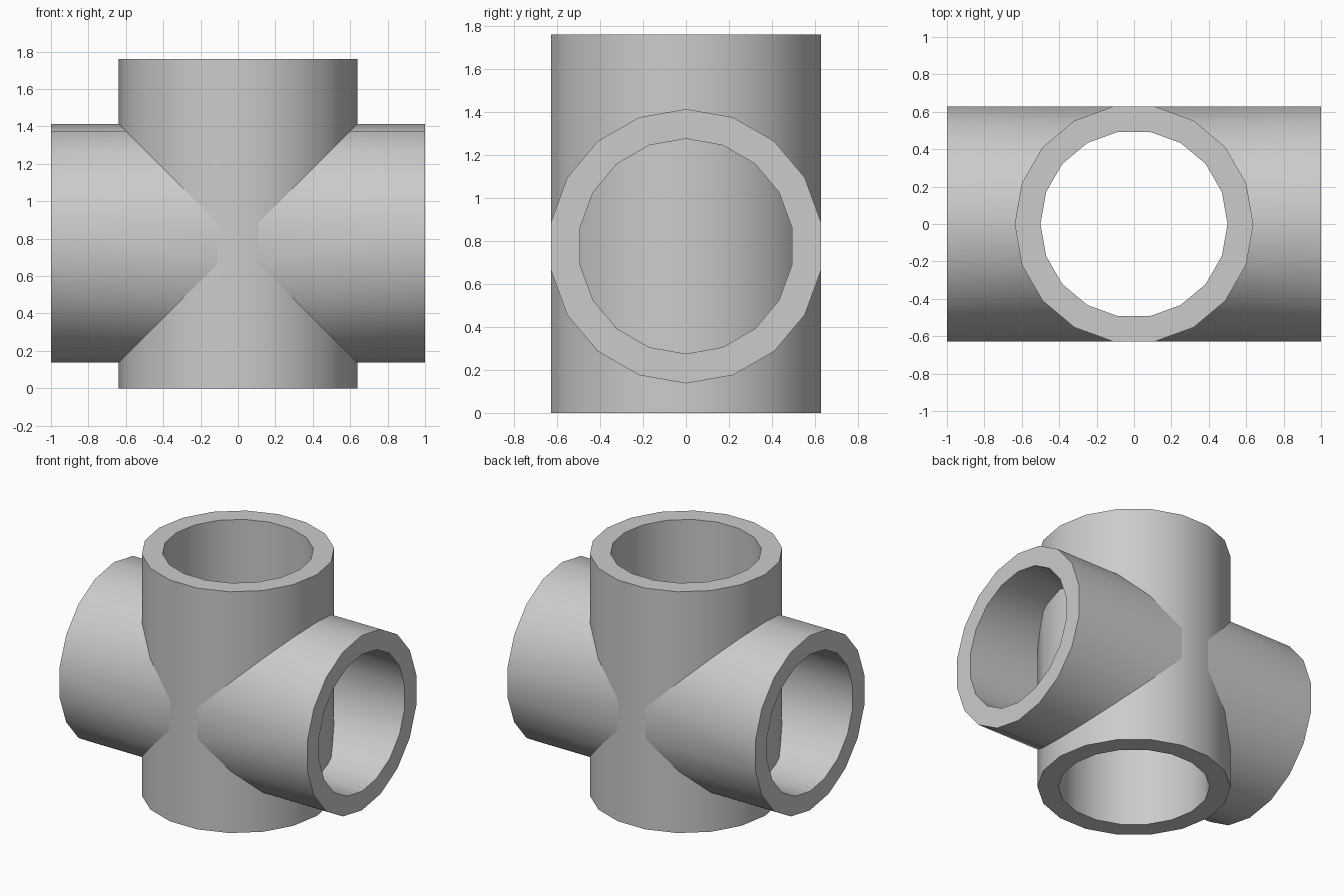
import bpy, bmesh
from math import sin, cos, radians

if "Cube" in bpy.data.objects:
    bpy.data.objects.remove(bpy.data.objects["Cube"])

SIDES, R_OUT, R_IN = 18, 0.638, 0.5
HEIGHT, AXIS_Z, HALF = 1.76, 0.775, 1.0
ANGLES = [radians(360 / SIDES * k) for k in range(SIDES)]
WALL = sorted((R_OUT * sin(a), R_OUT * cos(a)) for a in ANGLES if cos(a) > 0)


def wall_x(y):
    """x of the faceted upright pipe's outer wall at a given y"""
    for (y0, x0), (y1, x1) in zip(WALL, WALL[1:]):
        if y0 <= y <= y1:
            return x0 + (x1 - x0) * (y - y0) / (y1 - y0)
    return WALL[-1][1]


def loft(name, rings, closed):
    bm = bmesh.new()
    loops = [[bm.verts.new(p) for p in ring] for ring in rings]
    pairs = list(zip(loops, loops[1:]))
    if closed:
        pairs.append((loops[-1], loops[0]))
    for a, b in pairs:
        for i in range(SIDES):
            j = (i + 1) % SIDES
            bm.faces.new((a[i], a[j], b[j], b[i]))
    bmesh.ops.recalc_face_normals(bm, faces=bm.faces)
    mesh = bpy.data.meshes.new(name)
    bm.to_mesh(mesh)
    bm.free()
    ob = bpy.data.objects.new(name, mesh)
    bpy.context.collection.objects.link(ob)
    bpy.ops.object.select_all(action='DESELECT')
    ob.select_set(True)
    bpy.context.view_layer.objects.active = ob
    bpy.ops.object.shade_smooth_by_angle(angle=radians(35))
    return ob


def flat_ring(r, z):
    return [(r * cos(a), r * sin(a), z) for a in ANGLES]


def side_ring(r, x_of):
    return [(x_of(a), r * sin(a), AXIS_Z + r * cos(a)) for a in ANGLES]


# Upright pipe, open right through
loft("upright_pipe", [flat_ring(R_OUT, 0), flat_ring(R_OUT, HEIGHT),
                      flat_ring(R_IN, HEIGHT), flat_ring(R_IN, 0)], True)

# Side pipes: mitred onto the upright pipe, bore stopping at its wall
side = loft("side_pipes", [
    side_ring(R_OUT, lambda a: R_OUT * abs(cos(a))),
    side_ring(R_OUT, lambda a: HALF),
    side_ring(R_IN, lambda a: HALF),
    side_ring(R_IN, lambda a: wall_x(R_IN * sin(a)) - 0.02)], False)
mirror = side.modifiers.new("other_side", 'MIRROR')
mirror.use_axis = (True, False, False)
mirror.use_mirror_merge = False
